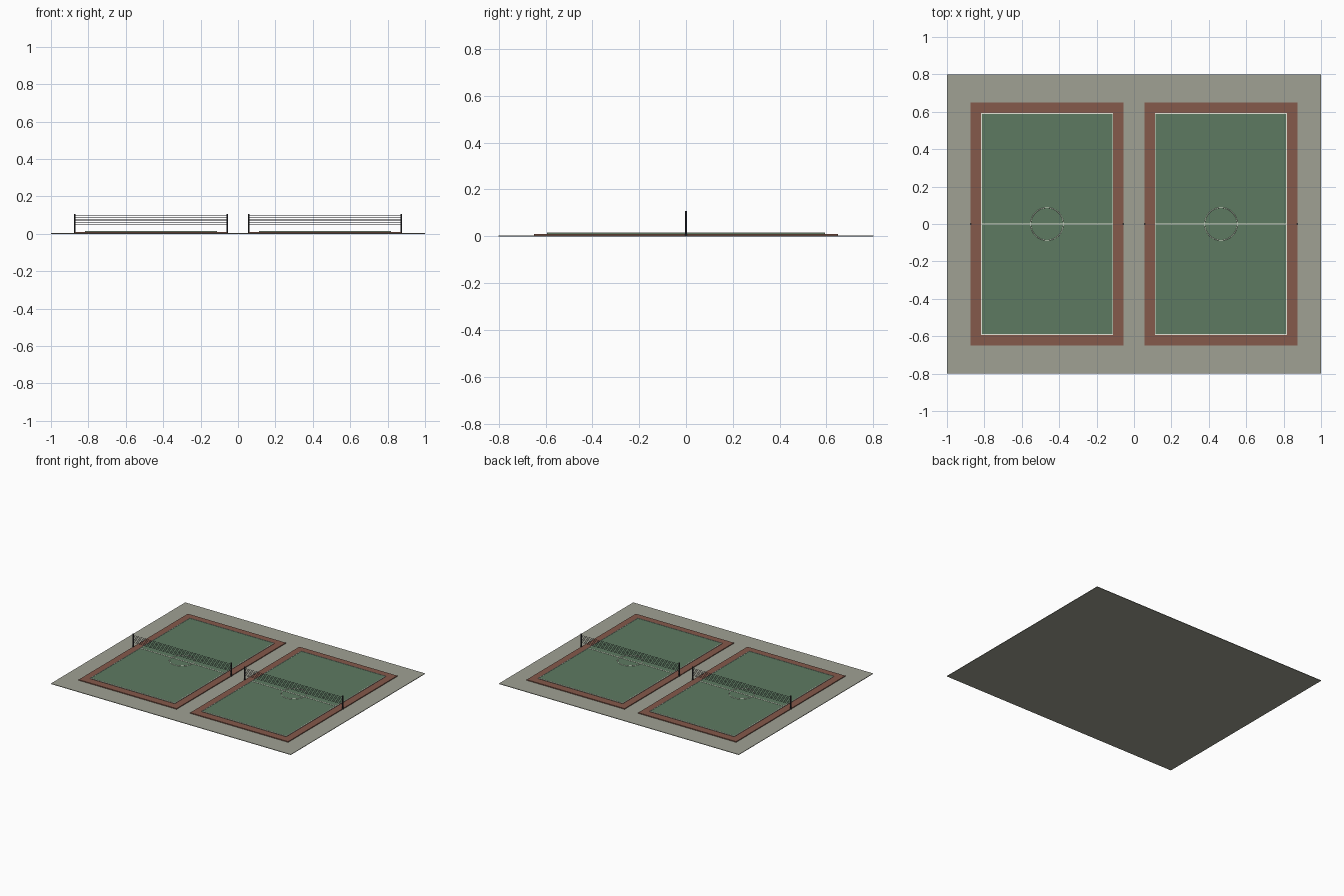
import bpy, math

if "Cube" in bpy.data.objects:
    bpy.data.objects.remove(bpy.data.objects["Cube"])

def material(name, rgb):
    m = bpy.data.materials.new(name)
    m.diffuse_color = (*rgb, 1)
    m.use_nodes = True
    m.node_tree.nodes["Principled BSDF"].inputs["Base Color"].default_value = m.diffuse_color
    return m

CONCRETE = material("concrete", (0.35, 0.355, 0.295))
CLAY = material("clay", (0.235, 0.10, 0.07))
GREEN = material("green", (0.11, 0.195, 0.12))
WHITE = material("white", (0.8, 0.8, 0.7))
DARK = material("dark", (0.03, 0.03, 0.035))

def box(name, x, y, z0, z1, sx, sy, mat):
    bpy.ops.mesh.primitive_cube_add(size=1, location=(x, y, (z0 + z1) / 2))
    o = bpy.context.object
    o.name = name
    o.scale = (sx, sy, z1 - z0)
    bpy.ops.object.transform_apply(location=False, rotation=False, scale=True)
    o.data.materials.append(mat)
    return o

def rod(name, x, y, z, radius, length, rot, mat):
    bpy.ops.mesh.primitive_cylinder_add(vertices=10, radius=radius, depth=length,
                                        location=(x, y, z), rotation=rot)
    o = bpy.context.object
    o.name = name
    o.data.materials.append(mat)
    bpy.ops.object.shade_smooth_by_angle()
    return o

def court(cx):
    # playing surfaces
    box("court_surround", cx, 0, 0.003, 0.010, 0.816, 1.30, CLAY)
    box("court_surface", cx, 0, 0.009, 0.014, 0.706, 1.186, GREEN)

    # painted lines
    w, z0, z1 = 0.005, 0.0135, 0.0155
    for s in (-1, 1):
        box("side_line", cx + s * 0.3515, 0, z0, z1, w, 1.188, WHITE)
        box("end_line", cx, s * 0.5915, z0, z1, 0.708, w, WHITE)
    box("centre_line", cx, 0, z0, z1, 0.706, w, WHITE)
    bpy.ops.mesh.primitive_torus_add(location=(cx, 0, 0.0140), major_radius=0.087,
                                     minor_radius=0.002, major_segments=48, minor_segments=6)
    ring = bpy.context.object
    ring.name = "centre_circle"
    ring.data.materials.append(WHITE)

    # posts and net cords
    for s in (-1, 1):
        rod("net_post", cx + s * 0.408, 0, 0.055, 0.0045, 0.104, (0, 0, 0), DARK)
    for i in range(7):
        rod("net_cord", cx, 0, 0.042 + 0.009 * i, 0.0012, 0.816, (0, math.pi / 2, 0), DARK)

# ground slab
box("ground_slab", 0, 0, 0, 0.004, 2.0, 1.6, CONCRETE)
for x in (-0.465, 0.465):
    court(x)
